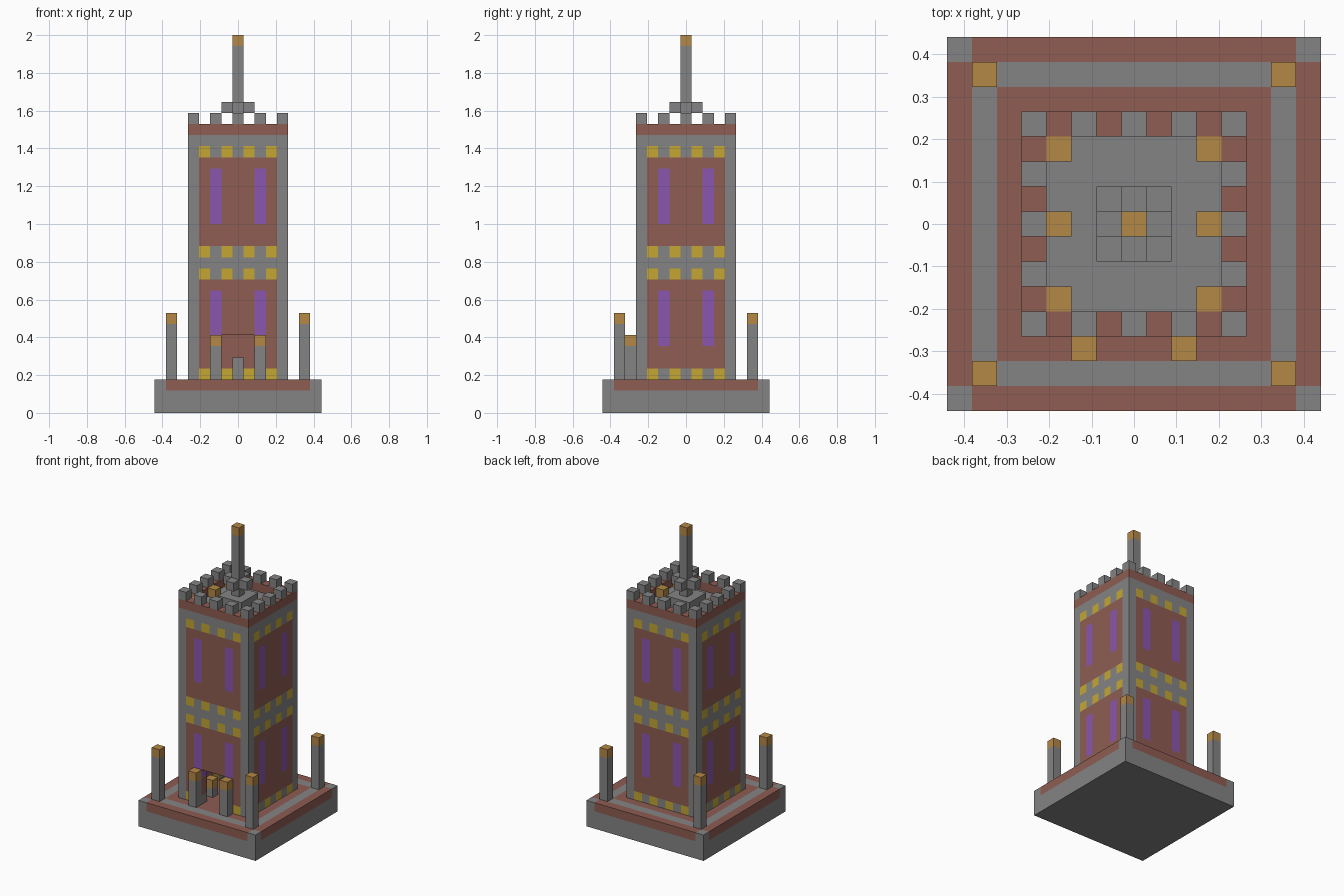
import bpy, bmesh
from mathutils import Vector
from itertools import product

old = bpy.data.objects.get("Cube")
if old:
    bpy.data.objects.remove(old)

U = 2 / 34  # size of one block
COLOURS = {
    "stone_grey": (132, 132, 132),
    "brick_brown": (142, 93, 82),
    "lamp_gold": (180, 136, 70),
    "tile_yellow": (196, 166, 52),
    "window_purple": (138, 86, 176),
}
NAMES = list(COLOURS)
GREY, BROWN, GOLD, YELLOW, PURPLE = range(len(NAMES))


def linear(c):
    return ((c / 255 + 0.055) / 1.055) ** 2.4


MATS = []
for name, rgb in COLOURS.items():
    m = bpy.data.materials.new(name)
    m.use_nodes = True
    col = (*[linear(c) for c in rgb], 1)
    m.diffuse_color = col
    bsdf = m.node_tree.nodes["Principled BSDF"]
    bsdf.inputs["Base Color"].default_value = col
    bsdf.inputs["Roughness"].default_value = 0.9
    MATS.append(m)


def blocks(name, cells):
    """Build the outer skin of a dict {(x, y, z): colour index} of unit blocks."""
    bm = bmesh.new()
    for cell, colour in cells.items():
        centre = Vector(cell) + Vector((0, 0, 0.5))
        for axis, sign in product(range(3), (-1, 1)):
            n = Vector((0, 0, 0))
            n[axis] = sign
            if tuple(int(c + d) for c, d in zip(cell, n)) in cells:
                continue
            a = Vector((0, 0, 0))
            a[(axis + 1) % 3] = 0.5
            b = n.cross(a)
            mid = centre + n / 2
            face = bm.faces.new([bm.verts.new((mid + o) * U)
                                 for o in (-a - b, a - b, a + b, b - a)])
            face.material_index = colour
    bmesh.ops.remove_doubles(bm, verts=bm.verts, dist=0.0001)
    mesh = bpy.data.meshes.new(name)
    bm.to_mesh(mesh)
    bm.free()
    for m in MATS:
        mesh.materials.append(m)
    obj = bpy.data.objects.new(name, mesh)
    bpy.context.collection.objects.link(obj)
    return obj


def square(r):
    return product(range(-r, r + 1), repeat=2)


def post(name, x, y, low, high):
    """Stone post with a gold lamp block on top."""
    blocks(name, {(x, y, z): GOLD if z == high - 1 else GREY
                  for z in range(low, high)})


# Stepped-colour plinth
def plinth_colour(x, y, z):
    near, far = sorted((abs(x), abs(y)))
    if z < 2 or far == 6 or near == 7:
        return GREY
    return BROWN


blocks("plinth", {(x, y, z): plinth_colour(x, y, z)
                  for x, y in square(7) for z in range(3)})


# Hollow tower walls: corner piers, brick panels, tile rows, tall windows
def wall_colour(x, y, z):
    t = min(abs(x), abs(y))
    if z == 25:
        return BROWN
    if t == 4 or z in (13, 24):
        return GREY
    if z in (3, 12, 14, 23):
        return YELLOW if t % 2 else GREY
    if t == 2 and (6 <= z < 11 or 17 <= z < 22):
        return PURPLE
    return BROWN


def doorway(x, y, z):
    return y == -4 and abs(x) <= 1 and z < 7


blocks("tower_walls", {(x, y, z): wall_colour(x, y, z)
                       for x, y in square(4) for z in range(3, 26)
                       if max(abs(x), abs(y)) == 4 and not doorway(x, y, z)})

# Roof slab, battlements, roof lamps
blocks("roof_slab", {(x, y, 24): GREY for x, y in square(3)})
blocks("battlements", {(x, y, 26): GREY for x, y in square(4)
                       if max(abs(x), abs(y)) == 4 and (x + y) % 2 == 0})
blocks("roof_lamps", {(x, y, 25): GOLD
                      for x, y in product((-3, 3), (-3, 0, 3))})

# Spire with its platform and collar
blocks("spire_platform", {(x, y, 25): GREY for x, y in square(1)})
blocks("spire_collar", {(x, y, 27): GREY for x, y in square(1)
                        if abs(x) + abs(y) == 1})
post("spire", 0, 0, 26, 34)

# Posts on the plinth corners, beside the door and inside the hall
for sx, side in ((-1, "right"), (1, "left")):
    post("front_corner_post_" + side, 6 * sx, -6, 3, 9)
    post("back_corner_post_" + side, 6 * sx, 6, 3, 9)
    post("door_post_" + side, 2 * sx, -5, 3, 7)
    post("hall_post_" + side, 2 * sx, -2, 3, 5)
blocks("hall_pedestal", {(0, 1, z): GREY for z in (3, 4)})
